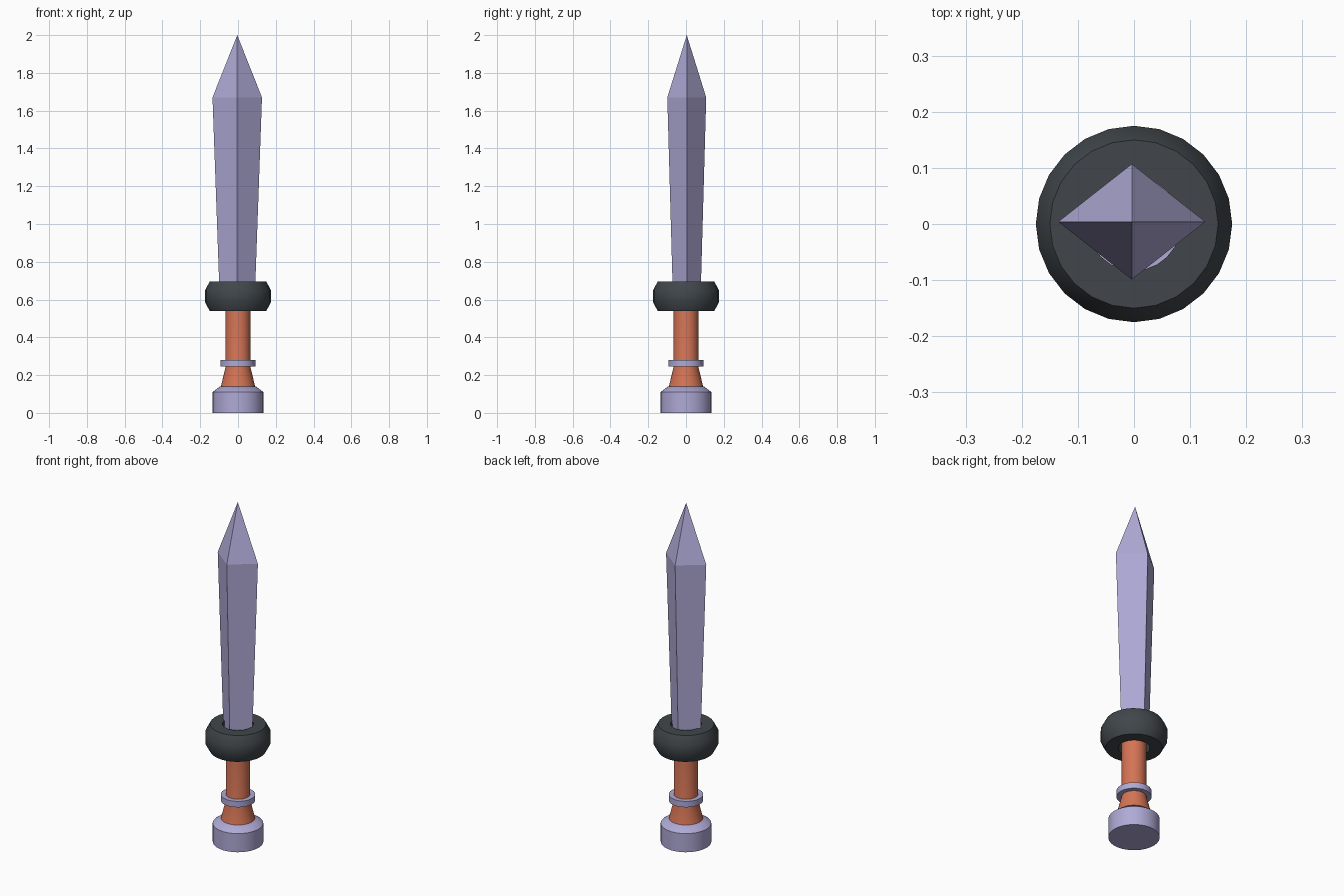
import bpy, bmesh, math

cube = bpy.data.objects.get("Cube")
if cube:
    bpy.data.objects.remove(cube, do_unlink=True)


def material(name, color):
    mat = bpy.data.materials.new(name)
    mat.use_nodes = True
    mat.diffuse_color = (*color, 1)
    mat.node_tree.nodes["Principled BSDF"].inputs["Base Color"].default_value = (*color, 1)
    return mat


lavender = material("lavender steel", (0.43, 0.40, 0.67))
slate = material("dark slate", (0.052, 0.062, 0.07))
orange = material("burnt orange", (0.66, 0.175, 0.09))


def build(name, mat, rings, sides, scale=(1, 1), center=(0, 0), tip=None, closed=False, smooth=True):
    """Stack rings of (radius, z); cap the ends, end in a tip, or close into a loop."""
    bm = bmesh.new()
    loops = []
    for r, z in rings:
        angles = [2 * math.pi * i / sides for i in range(sides)]
        loops.append([bm.verts.new((center[0] + r * scale[0] * math.cos(a),
                                    center[1] + r * scale[1] * math.sin(a), z)) for a in angles])
    pairs = list(zip(loops, loops[1:]))
    if closed:
        pairs.append((loops[-1], loops[0]))
    for low, high in pairs:
        for i in range(sides):
            j = (i + 1) % sides
            bm.faces.new((low[i], low[j], high[j], high[i]))
    if not closed:
        bm.faces.new(loops[0][::-1])
        if tip is None:
            bm.faces.new(loops[-1])
        else:
            point = bm.verts.new((*center, tip))
            for i in range(sides):
                bm.faces.new((loops[-1][i], loops[-1][(i + 1) % sides], point))
    bmesh.ops.recalc_face_normals(bm, faces=bm.faces)
    mesh = bpy.data.meshes.new(name)
    bm.to_mesh(mesh)
    bm.free()
    mesh.materials.append(mat)
    obj = bpy.data.objects.new(name, mesh)
    bpy.context.collection.objects.link(obj)
    if smooth:
        bpy.ops.object.select_all(action="DESELECT")
        obj.select_set(True)
        bpy.context.view_layer.objects.active = obj
        bpy.ops.object.shade_smooth_by_angle(angle=math.radians(40))
    return obj


# Pommel with a chamfered top
build("pommel", lavender, [(0.135, 0), (0.135, 0.11), (0.095, 0.14)], 32)

# Grip flaring out toward the pommel
build("grip", orange, [(0.092, 0.135), (0.065, 0.245), (0.065, 0.61)], 32)

# Thin collar around the grip
build("collar", lavender, [(0.092, 0.245), (0.092, 0.28)], 32)

# Round guard, a ring with chamfered outer rims
build("guard", slate, [(0.083, 0.54), (0.15, 0.54), (0.175, 0.587), (0.175, 0.648),
                       (0.15, 0.695), (0.083, 0.695)], 24, closed=True)

# Four-sided blade widening toward the point
build("blade", lavender, [(0.71, 0.61), (1, 1.67)], 4, scale=(0.131, 0.103),
      center=(-0.004, 0.004), tip=2.0, smooth=False)
